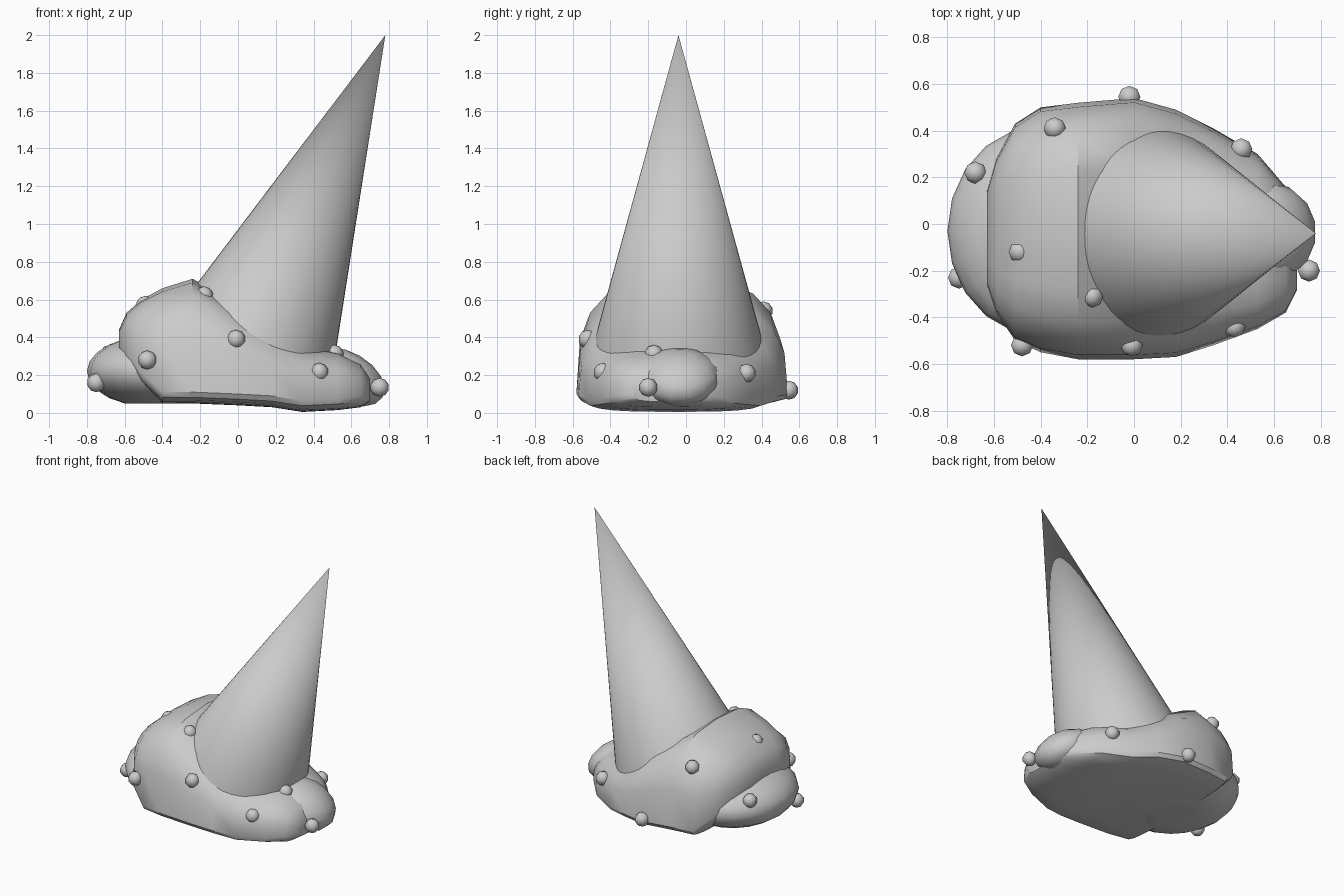
import bpy, math
from mathutils import Vector

if "Cube" in bpy.data.objects:
    bpy.data.objects.remove(bpy.data.objects["Cube"])


def shade(ob, deg):
    bpy.ops.object.select_all(action='DESELECT')
    ob.select_set(True)
    bpy.context.view_layer.objects.active = ob
    bpy.ops.object.shade_smooth_by_angle(angle=math.radians(deg))


def ellipsoid(name, loc, scale, segs=20, rings=12, tilt=0.0, floor=None):
    bpy.ops.mesh.primitive_uv_sphere_add(segments=segs, ring_count=rings, radius=1)
    ob = bpy.context.object
    ob.name = name
    for v in ob.data.vertices:
        v.co = Vector(v.co[i] * scale[i] for i in range(3))
        if floor is not None:
            v.co.z = max(v.co.z, floor)
    ob.location = loc
    ob.rotation_euler = (0, tilt, 0)
    shade(ob, 40)
    return ob


def spow(v, e):
    return math.copysign(abs(v) ** e, v)


# Main mound: sections along x as (x, y min, y max, z top, z bottom)
sections = [
    (-0.63, -0.26, 0.14, 0.44, 0.32),
    (-0.59, -0.38, 0.28, 0.53, 0.25),
    (-0.51, -0.50, 0.43, 0.60, 0.15),
    (-0.40, -0.55, 0.50, 0.66, 0.05),
    (-0.24, -0.58, 0.52, 0.71, 0.05),
    (0.00, -0.58, 0.54, 0.57, 0.04),
    (0.18, -0.57, 0.49, 0.44, 0.03),
    (0.34, -0.52, 0.41, 0.36, 0.005),
    (0.53, -0.45, 0.30, 0.32, 0.015),
    (0.65, -0.38, 0.16, 0.26, 0.03),
    (0.70, -0.28, 0.05, 0.18, 0.06),
]
N = 20
verts, faces = [], []
for x, y0, y1, zt, zb in sections:
    mid = zb + min(0.06, (zt - zb) * 0.3)
    for k in range(N):
        a = 2 * math.pi * k / N
        c, s = math.cos(a), math.sin(a)
        y = (y0 + y1) / 2 + (y1 - y0) / 2 * spow(c, 2 / 3)
        z = mid + (zt - mid if s > 0 else mid - zb) * spow(s, 2 / 3)
        verts.append((x, y, z))
for i in range(len(sections) - 1):
    for k in range(N):
        a, b = i * N + k, i * N + (k + 1) % N
        faces.append((a, b, b + N, a + N))
faces.append(tuple(reversed(range(N))))
faces.append(tuple(range((len(sections) - 1) * N, len(sections) * N)))
mesh = bpy.data.meshes.new("mound")
mesh.from_pydata(verts, [], faces)
mound = bpy.data.objects.new("mound", mesh)
bpy.context.collection.objects.link(mound)
bpy.context.view_layer.objects.active = mound
mound.select_set(True)
bpy.ops.object.mode_set(mode='EDIT')
bpy.ops.mesh.select_all(action='SELECT')
bpy.ops.mesh.normals_make_consistent(inside=False)
bpy.ops.object.mode_set(mode='OBJECT')
shade(mound, 35)

# Leaning cone
apex = Vector((0.78, -0.04, 2.0))
axis = Vector((0.391, 0, 0.920)).normalized()
length = 1.8
bpy.ops.mesh.primitive_cone_add(vertices=48, radius1=length * 0.252, radius2=0,
                                depth=length, location=apex - axis * length / 2)
cone = bpy.context.object
cone.name = "leaning_spike"
cone.rotation_euler = axis.to_track_quat('Z', 'Y').to_euler()
shade(cone, 40)

# Side lobes
ellipsoid("large_side_lobe", (-0.40, -0.03, 0.22), (0.40, 0.45, 0.20), floor=-0.17)
ellipsoid("small_side_lobe", (0.58, -0.035, 0.19), (0.22, 0.215, 0.13),
          segs=14, rings=8, tilt=math.radians(30))

# Scattered bumps
bumps = [
    (-0.02, 0.545, 0.12), (-0.34, 0.41, 0.54), (0.46, 0.32, 0.21),
    (0.75, -0.20, 0.135), (0.43, -0.44, 0.215), (-0.01, -0.52, 0.39),
    (-0.18, -0.31, 0.62), (-0.48, -0.52, 0.28), (-0.49, -0.12, 0.57),
    (-0.68, 0.22, 0.31), (-0.75, -0.23, 0.16), (0.51, -0.17, 0.31),
]
for i, p in enumerate(bumps):
    ellipsoid(f"bump_{i + 1}", p, (0.05, 0.05, 0.05), segs=8, rings=5)
